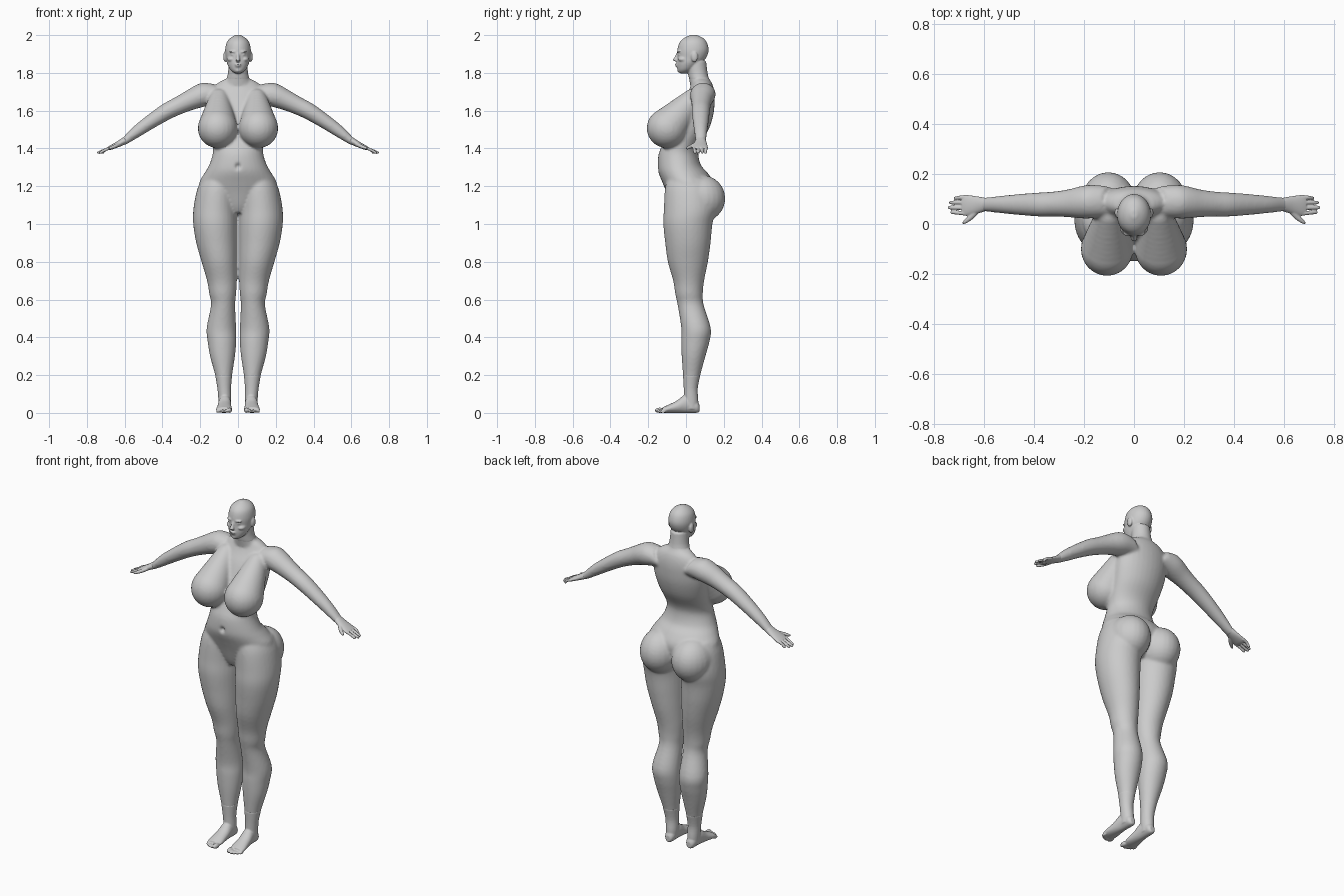
import bpy, bmesh, math
from mathutils import Vector, Matrix

X, Y, Z = Vector((1, 0, 0)), Vector((0, 1, 0)), Vector((0, 0, 1))
SIDES = (1, -1)


def catmull(a, b, c, d, t):
    return [0.5 * (2*q + (r-p)*t + (2*p - 5*q + 4*r - s)*t*t + (3*q - p - 3*r + s)*t**3)
            for p, q, r, s in zip(a, b, c, d)]


def loft(bm, secs, u, v, side=1, n=32, steps=4):
    """Closed tube through sections (x, y, z, radius_u, radius_v)."""
    pts, last = [], len(secs) - 1
    for i in range(last):
        for k in range(steps):
            pts.append(catmull(secs[max(i-1, 0)], secs[i], secs[i+1],
                               secs[min(i+2, last)], k / steps))
    pts.append(secs[-1])
    rings = []
    for x, y, z, ru, rv in pts:
        ring = []
        for j in range(n):
            a = 2 * math.pi * j / n
            p = Vector((x, y, z)) + u * ru * math.cos(a) + v * rv * math.sin(a)
            p.x *= side
            ring.append(bm.verts.new(p))
        rings.append(ring)
    for r0, r1 in zip(rings, rings[1:]):
        for j in range(n):
            bm.faces.new((r0[j], r0[(j+1) % n], r1[(j+1) % n], r1[j]))
    bm.faces.new(rings[0])
    bm.faces.new(rings[-1])


def ball(bm, c, r, side=1):
    m = Matrix.Translation((c[0] * side, c[1], c[2])) @ Matrix.Diagonal((*r, 1))
    bmesh.ops.create_uvsphere(bm, u_segments=24, v_segments=16, radius=1, matrix=m)


def fuse(name, bm, voxel, smooth, tweak=None):
    """Merge overlapping volumes into one smooth skin."""
    bmesh.ops.recalc_face_normals(bm, faces=bm.faces)
    me = bpy.data.meshes.new(name)
    bm.to_mesh(me)
    bm.free()
    ob = bpy.data.objects.new(name, me)
    bpy.context.collection.objects.link(ob)
    mod = ob.modifiers.new("skin", 'REMESH')
    mod.mode, mod.voxel_size = 'VOXEL', voxel
    sm = ob.modifiers.new("soften", 'SMOOTH')
    sm.factor, sm.iterations = 0.5, smooth
    dg = bpy.context.evaluated_depsgraph_get()
    new = bpy.data.meshes.new_from_object(ob.evaluated_get(dg))
    ob.modifiers.clear()
    ob.data = new
    for vert in new.vertices:
        vert.co.z = max(vert.co.z, 0)
        if tweak:
            tweak(vert.co)
    new.polygons.foreach_set("use_smooth", [True] * len(new.polygons))
    return ob


def upright(rows):
    return [(0, cy, z, rx, ry) for z, cy, rx, ry in rows]


# Torso
body = bmesh.new()
loft(body, upright([
    (1.06, .01, .04, .07), (1.10, .02, .12, .10), (1.17, .02, .20, .125),
    (1.22, .01, .205, .135), (1.27, -.015, .177, .13), (1.31, -.035, .154, .115),
    (1.37, -.04, .134, .105), (1.42, -.025, .136, .10), (1.50, .015, .147, .105),
    (1.58, .045, .157, .10), (1.65, .065, .157, .087), (1.70, .08, .145, .07),
    (1.74, .085, .115, .055), (1.765, .08, .075, .045)]), X, Y)
neck = upright([(1.72, .08, .085, .055), (1.765, .07, .062, .053),
                (1.80, .062, .053, .052), (1.86, .055, .05, .052)])
loft(body, neck, X, Y)

leg = [(1.24, .10, .01, .09, .11), (1.18, .112, .018, .105, .13), (1.08, .121, .02, .115, .137),
       (1.0, .121, .01, .116, .13), (.9, .113, .01, .108, .12), (.8, .099, .01, .094, .106),
       (.7, .085, .014, .079, .082), (.63, .081, .016, .071, .073), (.57, .079, .025, .064, .069),
       (.45, .088, .053, .078, .078), (.38, .085, .05, .076, .075), (.3, .082, .04, .066, .063),
       (.2, .076, .03, .045, .046), (.13, .073, .025, .036, .037), (.07, .07, .027, .034, .038),
       (.02, .07, .028, .03, .038)]
arm = [(.10, .09, 1.69, .06, .06), (.155, .09, 1.69, .066, .066), (.20, .088, 1.677, .066, .062),
       (.26, .083, 1.652, .056, .053), (.32, .08, 1.624, .05, .047), (.38, .078, 1.594, .048, .044),
       (.46, .078, 1.543, .042, .038), (.54, .078, 1.487, .034, .031), (.60, .078, 1.44, .028, .02),
       (.615, .078, 1.432, .029, .018)]
arm_up = Vector((.5, 0, .866))
for s in SIDES:
    # Legs and arms
    loft(body, [(cx, cy, z, rx, ry) for z, cx, cy, rx, ry in leg], X, Y, s)
    loft(body, arm, Y, arm_up, s)
    # Bust
    for i in range(9):
        t = i / 8
        r = .055 + .05 * t
        ball(body, (.10 + .008*t, .035 - .135*t, 1.66 - .153*t), (r, r * 1.03, r), s)
    # Buttocks
    ball(body, (.103, .08, 1.135), (.112, .128, .125), s)


def navel(co):
    d2 = (co.x / .012) ** 2 + ((co.z - 1.305) / .014) ** 2
    if co.y < -.08 and d2 < 9:
        co.y += .018 * math.exp(-d2)


fuse("body", body, .008, 5, navel)

# Head and face
head = bmesh.new()
loft(head, upright([
    (1.797, -.012, .012, .015), (1.804, -.01, .026, .03), (1.82, .0, .043, .046),
    (1.85, .015, .058, .064), (1.88, .03, .064, .077), (1.92, .037, .068, .083),
    (1.96, .038, .06, .073), (1.985, .04, .04, .05), (2.001, .04, .012, .015)]), X, Y)
loft(head, neck[1:], X, Y)
loft(head, [(0, -.044, 1.905, .006, .006), (0, -.052, 1.885, .008, .008),
            (0, -.058, 1.868, .013, .012), (0, -.05, 1.861, .01, .006)], X, Y)
ball(head, (0, -.046, 1.845), (.018, .013, .005))
ball(head, (0, -.044, 1.836), (.016, .013, .005))
ball(head, (0, -.033, 1.814), (.018, .014, .012))
for s in SIDES:
    ball(head, (.025, -.034, 1.912), (.022, .015, .006), s)
    ball(head, (.026, -.031, 1.897), (.013, .012, .007), s)
    ball(head, (.036, -.012, 1.872), (.022, .03, .015), s)
    ball(head, (.068, .045, 1.885), (.01, .018, .028), s)
fuse("head", head, .0045, 3)

palm = [(.595, .078, 1.444, .027, .02), (.63, .076, 1.425, .035, .016),
        (.67, .074, 1.406, .042, .012), (.688, .073, 1.399, .037, .008)]
fingers = [(.108, .103, .722), (.086, .086, .74), (.064, .066, .745), (.042, .047, .735)]
foot = [(.072, .068, .024, .014, .018), (.055, .069, .033, .027, .033), (.0, .07, .048, .033, .048),
        (-.05, .072, .032, .037, .032), (-.1, .074, .02, .042, .02), (-.125, .075, .015, .038, .014)]
toes = [(.046, -.138, .014, .027), (.064, -.142, .009, .022), (.08, -.138, .009, .021),
        (.094, -.130, .008, .02), (.107, -.121, .008, .018)]
hand_up = Vector((.4, 0, .92))
for s in SIDES:
    side = "left" if s > 0 else "right"
    # Hands
    hand = bmesh.new()
    loft(hand, palm, Y, hand_up, s)
    for y0, y1, tip in fingers:
        loft(hand, [(.67, y0, 1.405, .009, .008), (.70, (y0+y1)/2, 1.394, .008, .008),
                    (tip - .006, y1, 1.378, .007, .007), (tip, y1, 1.376, .003, .003)],
             Y, hand_up, s, 12)
    loft(hand, [(.625, .06, 1.425, .014, .013), (.65, .03, 1.412, .011, .011),
                (.675, .01, 1.403, .008, .008), (.686, .002, 1.40, .004, .004)],
         Vector((.6, .8, 0)), Z, s, 12)
    fuse(side + "_hand", hand, .0032, 2)
    # Feet
    feet = bmesh.new()
    loft(feet, [(cx, y, cz, rx, rz) for y, cx, cz, rx, rz in foot], X, Z, s)
    loft(feet, [(cx, cy, z, rx, ry) for z, cx, cy, rx, ry in leg[-4:]], X, Y, s)
    for x, y, r, length in toes:
        ball(feet, (x, y, r), (r, length, r), s)
    fuse(side + "_foot", feet, .0042, 2)
